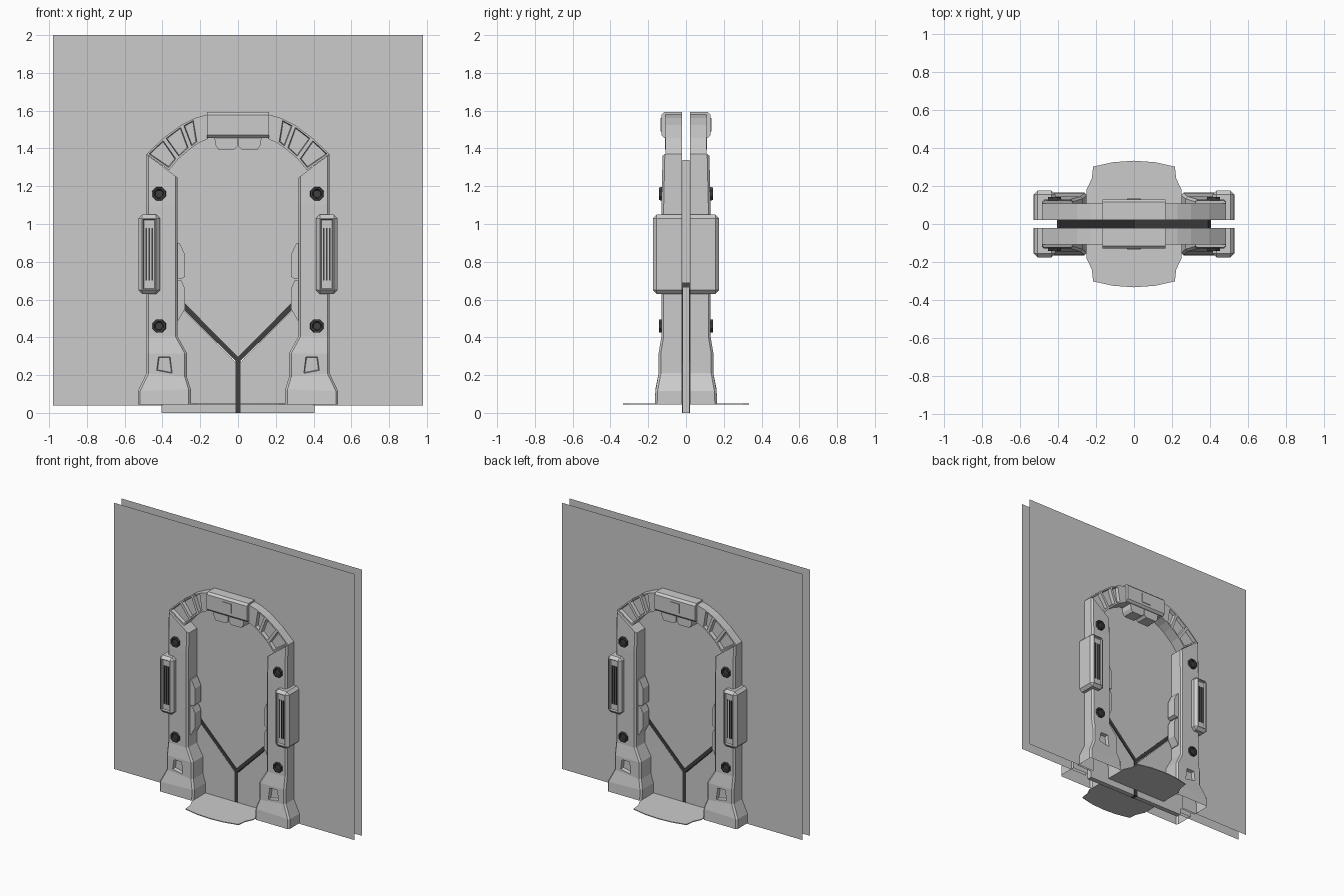
import bpy, bmesh, math
from mathutils import Matrix, Vector

if "Cube" in bpy.data.objects:
    bpy.data.objects.remove(bpy.data.objects["Cube"])

dark = bpy.data.materials.new("dark_grey")
dark.diffuse_color = (0.05, 0.05, 0.05, 1)
dark.use_nodes = True
dark.node_tree.nodes["Principled BSDF"].inputs["Base Color"].default_value = dark.diffuse_color


def finish(name, bm, mirror="xy", mat=None):
    """Turn a bmesh into an object mirrored over the chosen axes."""
    bmesh.ops.recalc_face_normals(bm, faces=bm.faces)
    me = bpy.data.meshes.new(name)
    bm.to_mesh(me)
    bm.free()
    ob = bpy.data.objects.new(name, me)
    bpy.context.collection.objects.link(ob)
    if mat:
        me.materials.append(mat)
    if mirror:
        m = ob.modifiers.new("mirror", "MIRROR")
        m.use_axis = ("x" in mirror, "y" in mirror, False)
        m.use_mirror_merge = False
    return ob


def prism_bm(pts, y0, y1):
    """Profile in x-z, extruded along y."""
    bm = bmesh.new()
    a = [bm.verts.new((x, y0, z)) for x, z in pts]
    b = [bm.verts.new((x, y1, z)) for x, z in pts]
    bm.faces.new(a)
    bm.faces.new(b[::-1])
    n = len(pts)
    for i in range(n):
        j = (i + 1) % n
        bm.faces.new((a[i], b[i], b[j], a[j]))
    bmesh.ops.recalc_face_normals(bm, faces=bm.faces)
    return bm


def rect(x0, x1, z0, z1):
    return [(x0, z0), (x1, z0), (x1, z1), (x0, z1)]


def front_face(bm):
    return min(bm.faces, key=lambda f: round(f.calc_center_median().y, 4) - f.calc_area() * 1e-3)


def recess(bm, face, margin, depth):
    bmesh.ops.inset_region(bm, faces=[face], thickness=margin)
    bmesh.ops.inset_region(bm, faces=[face], thickness=0.006)
    bmesh.ops.translate(bm, verts=face.verts[:], vec=(0, depth, 0))


# Front and back wall sheets with the doorway left open
bm = bmesh.new()
outline = [(-.98, .04), (-.4, .04), (-.4, 1.32), (-.25, 1.48), (.25, 1.48),
           (.4, 1.32), (.4, .04), (.98, .04), (.98, 2), (-.98, 2)]
bm.faces.new([bm.verts.new((x, -.042, z)) for x, z in outline])
finish("wall_sheet", bm, "y")

# Door leaves: two lower sides and the upper V, open on top
w = .014
for name, pts, mir in (
        ("lower_door_leaf", [(w, 0), (.405, 0), (.405, .665), (w, .27)], "x"),
        ("upper_door_leaf", [(0, .29), (.39, .685), (.39, 1.34), (.22, 1.48),
                             (-.22, 1.48), (-.39, 1.34), (-.39, .685)], "")):
    bm = prism_bm(pts, -.018, .018)
    top = [f for f in bm.faces if f.normal.z > .3]
    bmesh.ops.delete(bm, geom=top, context="FACES")
    finish(name, bm, mir)

# Dark Y-shaped door seam
finish("seam_post", prism_bm(rect(-w, w, 0, .28), -.021, .021), "", dark)
finish("seam_arm", prism_bm([(0, .262), (.405, .665), (.39, .69), (0, .297)], -.021, .021), "x", dark)

# Pillars: lofted sections (x_in, x_out, z_in, z_out, y_front)
sections = [(.25, .53, .045, .045, .165), (.25, .53, .125, .115, .162),
            (.27, .485, .19, .21, .145), (.27, .485, .315, .315, .145),
            (.32, .485, .405, .405, .13), (.32, .485, 1.1, 1.1, .13),
            (.32, .485, 1.245, 1.37, .124)]
bm = bmesh.new()
rings, c = [], .012
for xi, xo, zi, zo, y in sections:
    prof = [(xi, -.022), (xi, -y + c), (xi + c, -y), (xo - c, -y), (xo, -y + c), (xo, -.022)]
    rings.append([bm.verts.new((px, py, zi + (zo - zi) * (px - xi) / (xo - xi))) for px, py in prof])
window = None
for k in range(len(rings) - 1):
    a, b = rings[k], rings[k + 1]
    for i in range(6):
        j = (i + 1) % 6
        f = bm.faces.new((a[i], a[j], b[j], b[i]))
        if k == 2 and i == 2:
            window = f
bm.faces.new(rings[-1])
bmesh.ops.recalc_face_normals(bm, faces=bm.faces)
# small recessed window at the foot
bmesh.ops.inset_region(bm, faces=[window], thickness=.02)
mid = window.calc_center_median()
for v in window.verts:
    v.co.x = .39 + (v.co.x - mid.x) * (.55 if v.co.z < mid.z else .42)
recess(bm, window, .005, .025)
finish("pillar", bm)

# Arch: segments with a recess in each front face
outer = [(.485, 1.37), (.395, 1.455), (.3, 1.525), (.23, 1.56), (.16, 1.58)]
inner = [(.365, 1.285), (.315, 1.345), (.25, 1.4), (.205, 1.43), (.16, 1.45)]
for i in range(4):
    bm = prism_bm([outer[i], outer[i + 1], inner[i + 1], inner[i]], -.108, -.022)
    if i != 3:
        recess(bm, front_face(bm), .014, .025)
    finish("arch_segment", bm)

# Keystone block, its front plate and the lamps below it
bm = prism_bm(rect(-.165, .165, 1.455, 1.592), -.13, -.022)
edges = [e for e in bm.edges if all(v.co.y < -.12 for v in e.verts)
         and abs(e.verts[0].co.z - e.verts[1].co.z) < .01]
bmesh.ops.bevel(bm, geom=edges, offset=.015, segments=1, affect="EDGES")
finish("keystone", bm, "y")
finish("keystone_plate", prism_bm(rect(-.037, .037, 1.49, 1.56), -.135, -.12), "y")
finish("keystone_lamp", prism_bm([(.003, 1.46), (.125, 1.46), (.12, 1.42), (.105, 1.395),
                                  (.02, 1.395), (.003, 1.41)], -.11, -.022))

# Side boxes with grooved front
bm = prism_bm(rect(.413, .527, .63, 1.05), -.175, -.022)
edges = [e for e in bm.edges if any(v.co.y < -.1 for v in e.verts)]
bmesh.ops.bevel(bm, geom=edges, offset=.02, segments=1, affect="EDGES")
recess(bm, front_face(bm), .006, .012)
finish("side_box", bm)
for k in range(3):
    x = .454 + k * .016
    finish("side_box_groove", prism_bm(rect(x - .004, x + .004, .7, .98), -.168, -.16), mat=dark)

# Inner jamb pads
finish("upper_jamb_pad", prism_bm([(.33, .71), (.3, .71), (.281, .72), (.281, .84), (.31, .9), (.33, .9)],
                                  -.1, -.03))
finish("lower_jamb_pad", prism_bm([(.33, .49), (.315, .49), (.281, .55), (.281, .66), (.3, .7), (.33, .7)],
                                  -.1, -.03))

# Octagonal bolts
for z in (.46, 1.16):
    bm = bmesh.new()
    bmesh.ops.create_cone(bm, cap_ends=True, segments=8, radius1=.042, radius2=.036, depth=.03,
                          matrix=Matrix.Translation((.418, -.128, z)) @ Matrix.Rotation(math.pi / 2, 4, "X")
                          @ Matrix.Rotation(math.pi / 8, 4, "Z"))
    recess(bm, front_face(bm), .01, .01)
    finish("bolt", bm, mat=dark)

# Threshold plates with a bowed front edge
half = [(.25, -.022), (.25, -.18), (.222, -.24), (.215, -.302), (.11, -.325)]
plate = half + [(0, -.333)] + [(-x, y) for x, y in half[::-1]]
bm = bmesh.new()
f = bm.faces.new([bm.verts.new((x, y, .045)) for x, y in plate])
ext = bmesh.ops.extrude_face_region(bm, geom=[f])
bmesh.ops.translate(bm, vec=(0, 0, .006), verts=[v for v in ext["geom"] if isinstance(v, bmesh.types.BMVert)])
finish("threshold_plate", bm, "y")
